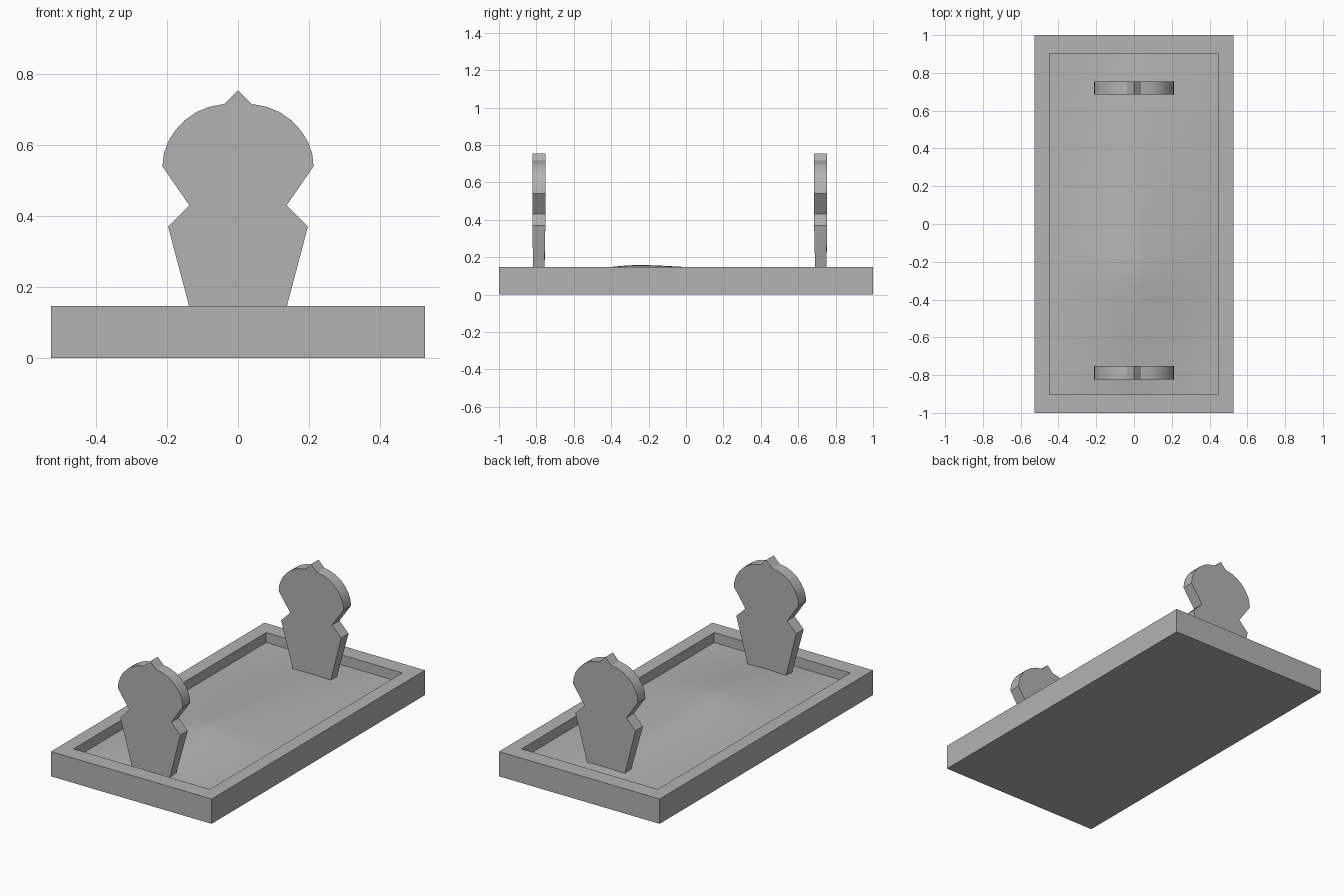
import bpy, bmesh, math

cube = bpy.data.objects.get("Cube")
if cube:
    bpy.data.objects.remove(cube, do_unlink=True)

stone = bpy.data.materials.new("grey stone")
stone.use_nodes = True
GREY = (0.45, 0.45, 0.45, 1)
stone.diffuse_color = GREY
stone.node_tree.nodes["Principled BSDF"].inputs["Base Color"].default_value = GREY


def finish(bm, name, angle=None):
    bmesh.ops.recalc_face_normals(bm, faces=bm.faces)
    mesh = bpy.data.meshes.new(name)
    bm.to_mesh(mesh)
    bm.free()
    mesh.materials.append(stone)
    obj = bpy.data.objects.new(name, mesh)
    bpy.context.collection.objects.link(obj)
    if angle:
        bpy.ops.object.select_all(action='DESELECT')
        obj.select_set(True)
        bpy.context.view_layer.objects.active = obj
        bpy.ops.object.shade_smooth_by_angle(angle=math.radians(angle))
    return obj


# Rectangular kerb: a block with a sunken tray
HALF_X, HALF_Y, RIM = 0.527, 1.0, 0.147
IN_X, IN_Y = 0.447, 0.903
bm = bmesh.new()
bmesh.ops.create_cube(bm, size=1)
for v in bm.verts:
    v.co = (v.co.x * 2 * HALF_X, v.co.y * 2 * HALF_Y, (v.co.z + 0.5) * RIM)
top = max(bm.faces, key=lambda f: f.calc_center_median().z)
bmesh.ops.inset_individual(bm, faces=[top], thickness=0.08)
for v in top.verts:
    v.co.x = math.copysign(IN_X, v.co.x)
    v.co.y = math.copysign(IN_Y, v.co.y)
floor = bmesh.ops.extrude_discrete_faces(bm, faces=[top])["faces"][0]
for v in floor.verts:
    v.co.z = 0.08
finish(bm, "kerb")


# Gently mounded earth filling the tray
def tent(t):
    return max(0, 1.05 - math.sqrt(t * t + 0.01) - 0.05 * t * t)


PEAK = -0.26
bm = bmesh.new()
bmesh.ops.create_grid(bm, x_segments=20, y_segments=40, size=1)
for v in bm.verts:
    x, y = v.co.x * IN_X, v.co.y * IN_Y
    ty = (y - PEAK) / (IN_Y - PEAK if y > PEAK else IN_Y + PEAK)
    v.co = (x, y, 0.088 + 0.078 * tent(v.co.x) * tent(ty))
finish(bm, "earth_mound", 40)

# Pointed, waisted marker outline: right half, from the foot to the tip
HALF = [(0.12, 0.082), (0.138, 0.147), (0.197, 0.37), (0.137, 0.43), (0.213, 0.54),
        (0.209, 0.575), (0.198, 0.607), (0.178, 0.64), (0.15, 0.67), (0.117, 0.693),
        (0.08, 0.708), (0.038, 0.716)]
OUTLINE = HALF + [(0, 0.755)] + [(-x, z) for x, z in reversed(HALF)]


def marker(name, y):
    bm = bmesh.new()
    rings = []
    for side in (-1, 1):
        # The slab is slightly thinner towards its foot
        rings.append([bm.verts.new((x, y + side * (0.035 if z > 0.3 else 0.03), z))
                      for x, z in OUTLINE])
    for ring in rings:
        bm.faces.new(ring)
    n = len(OUTLINE)
    for i in range(n):
        j = (i + 1) % n
        bm.faces.new((rings[0][i], rings[0][j], rings[1][j], rings[1][i]))
    finish(bm, name, 25)


marker("front_marker", -0.787)
marker("back_marker", 0.72)
